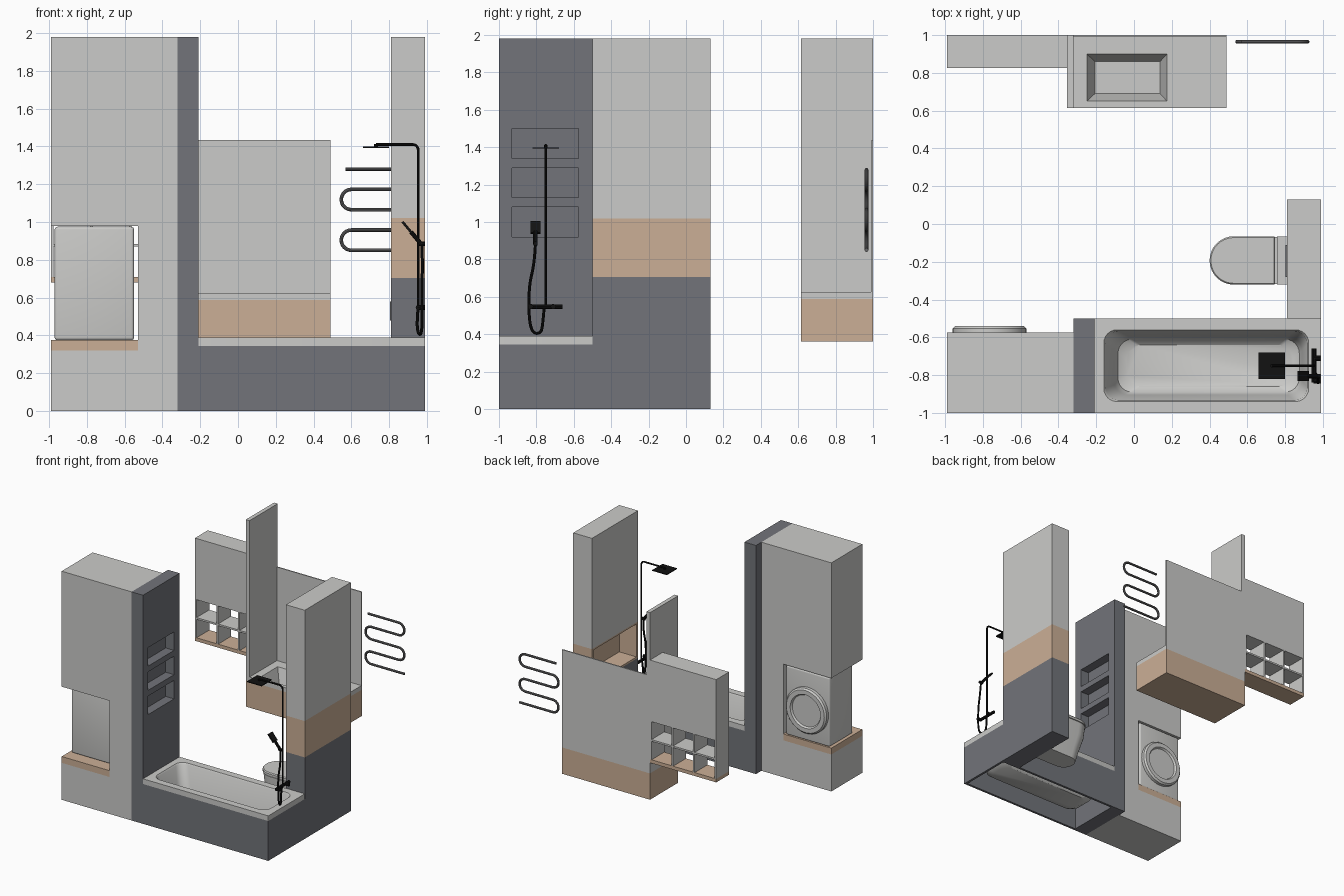
import bpy, bmesh, math
from mathutils import Vector

if "Cube" in bpy.data.objects:
    bpy.data.objects.remove(bpy.data.objects["Cube"])


def material(name, r, g, b):
    m = bpy.data.materials.new(name)
    m.diffuse_color = (r, g, b, 1)
    m.use_nodes = True
    m.node_tree.nodes["Principled BSDF"].inputs["Base Color"].default_value = m.diffuse_color
    return m


LIGHT = material("light_grey", 0.60, 0.60, 0.585)
DARK = material("slate_grey", 0.168, 0.174, 0.193)
WOOD = material("wood", 0.60, 0.43, 0.305)
BLACK = material("black", 0.006, 0.006, 0.006)
METAL = material("metal", 0.15, 0.15, 0.155)


def add(name, bm, mat, smooth=False):
    bmesh.ops.recalc_face_normals(bm, faces=bm.faces)
    me = bpy.data.meshes.new(name)
    bm.to_mesh(me)
    bm.free()
    me.materials.append(mat)
    ob = bpy.data.objects.new(name, me)
    bpy.context.collection.objects.link(ob)
    if smooth:
        smooth_object(ob)
    return ob


def smooth_object(ob):
    bpy.ops.object.select_all(action='DESELECT')
    ob.select_set(True)
    bpy.context.view_layer.objects.active = ob
    bpy.ops.object.shade_smooth_by_angle(angle=math.radians(35))


def box(name, x, y, z, mat, bevel=0, open_top=False):
    bm = bmesh.new()
    bmesh.ops.create_cube(bm, size=1)
    for v in bm.verts:
        v.co = [(a + b) / 2 + c * (b - a) for (a, b), c in zip((x, y, z), v.co)]
    if open_top:
        top = max(bm.faces, key=lambda f: f.calc_center_median().z)
        bmesh.ops.delete(bm, geom=[top], context='FACES_ONLY')
    if bevel:
        bmesh.ops.bevel(bm, geom=bm.edges[:], offset=bevel, segments=4,
                        profile=0.5, affect='EDGES')
    return add(name, bm, mat, bevel > 0)


def loft(name, rings, mat, cap_start=False, cap_end=True, closed=False, smooth=True):
    bm = bmesh.new()
    loops = [[bm.verts.new(p) for p in r] for r in rings]
    pairs = list(zip(loops, loops[1:])) + ([(loops[-1], loops[0])] if closed else [])
    for a, b in pairs:
        for i in range(len(a)):
            j = (i + 1) % len(a)
            bm.faces.new((a[i], a[j], b[j], b[i]))
    if cap_start:
        bm.faces.new(loops[0])
    if cap_end and not closed:
        bm.faces.new(loops[-1])
    return add(name, bm, mat, smooth)


def rect(x0, x1, y0, y1, z):
    return [(x0, y0, z), (x1, y0, z), (x1, y1, z), (x0, y1, z)]


def round_rect(x0, x1, y0, y1, r, z, n=7):
    pts = []
    for k, (cx, cy) in enumerate(((x1 - r, y1 - r), (x0 + r, y1 - r),
                                  (x0 + r, y0 + r), (x1 - r, y0 + r))):
        for i in range(n):
            a = math.pi / 2 * (k + i / (n - 1))
            pts.append((cx + r * math.cos(a), cy + r * math.sin(a), z))
    return pts


def tube(name, pts, r, mat, curved=False):
    cu = bpy.data.curves.new(name, 'CURVE')
    cu.dimensions = '3D'
    cu.bevel_depth = r
    cu.bevel_resolution = 3
    cu.use_fill_caps = True
    sp = cu.splines.new('NURBS' if curved else 'POLY')
    sp.points.add(len(pts) - 1)
    for p, c in zip(sp.points, pts):
        p.co = (*c, 1)
    if curved:
        sp.use_endpoint_u = True
        sp.order_u = 3
        sp.resolution_u = 8
    ob = bpy.data.objects.new(name, cu)
    bpy.context.collection.objects.link(ob)
    bpy.ops.object.select_all(action='DESELECT')
    ob.select_set(True)
    bpy.context.view_layer.objects.active = ob
    bpy.ops.object.convert(target='MESH')
    ob = bpy.context.object
    ob.data.materials.clear()
    ob.data.materials.append(mat)
    smooth_object(ob)


def cut(ob, *spans):
    # subtract boxes, then drop the cutters
    for s in spans:
        c = box("cutter", *s, ob.data.materials[0])
        c.hide_render = True
        m = ob.modifiers.new("cut", 'BOOLEAN')
        m.operation, m.solver, m.object = 'DIFFERENCE', 'EXACT', c
        bpy.context.view_layer.objects.active = ob
        bpy.ops.object.modifier_apply(modifier=m.name)
        bpy.data.objects.remove(c)


# laundry cabinet on the left
LX, LY = (-0.99, -0.53), (-1, -0.575)
box("laundry_base", LX, LY, (0, 0.32), LIGHT)
box("laundry_shelf", LX, LY, (0.32, 0.375), WOOD)
box("laundry_upper_cabinet", LX, LY, (0.98, 1.98), LIGHT)
box("laundry_side_block", (-0.53, -0.32), LY, (0, 1.98), LIGHT)

# washing machine with its round door
box("washing_machine", (-0.97, -0.55), (-0.9, -0.58), (0.375, 0.975), LIGHT, 0.015)
door = [(0.195, -0.582), (0.195, -0.553), (0.182, -0.54), (0.145, -0.54), (0.135, -0.556)]
loft("washer_door", [[(-0.765 + r * math.cos(i * math.pi / 20), y,
                       0.645 + r * math.sin(i * math.pi / 20)) for i in range(40)]
                     for r, y in door], LIGHT)

# dark partition with three niches
wall = box("partition", (-0.32, -0.21), (-1, -0.5), (0, 1.98), DARK)
cut(wall, *[((-0.29, -0.1), (-0.93, -0.575), (z, z + 0.16)) for z in (0.92, 1.13, 1.34)])

# bathtub and its apron
BX, BY = (-0.21, 0.99), (-1, -0.5)
outer, inner = (*BX, *BY), (-0.19, 0.97, -0.98, -0.52)
loft("bath_apron", [rect(*outer, 0), rect(*outer, 0.345), rect(*inner, 0.345), rect(*inner, 0)],
     DARK, closed=True, smooth=False)
loft("bathtub", [round_rect(*inner, 0.001, 0.345), round_rect(*outer, 0.001, 0.345),
                 round_rect(*outer, 0.001, 0.39),
                 round_rect(-0.16, 0.925, -0.94, -0.56, 0.07, 0.39),
                 round_rect(-0.15, 0.917, -0.933, -0.567, 0.07, 0.378),
                 round_rect(-0.105, 0.89, -0.905, -0.595, 0.075, 0.14),
                 round_rect(-0.085, 0.875, -0.89, -0.61, 0.075, 0.09),
                 round_rect(-0.04, 0.84, -0.86, -0.64, 0.075, 0.065)], LIGHT)

# column behind the bath: dark base, wood niche, light cabinets
CX, CY = (0.81, 0.99), (-0.5, 0.13)
box("column_base", CX, CY, (0, 0.705), DARK)
niche = box("column_niche", CX, CY, (0.705, 1.02), WOOD)
cut(niche, ((0.7, 0.975), (-0.48, 0.11), (0.72, 1.005)))
box("column_cabinet_front", CX, (-0.5, -0.18), (1.02, 1.98), LIGHT)
box("column_cabinet_back", CX, (-0.18, 0.13), (1.02, 1.98), LIGHT)


# toilet: D-shaped bowl, lid, hinge block and flush plate
def d_ring(x0, x1, h, z):
    arc = [(x0 + h - h * math.sin(a), -0.193 + h * math.cos(a), z)
           for a in (math.pi * i / 16 for i in range(17))]
    return [(x1, -0.193 + h, z)] + arc + [(x1, -0.193 - h, z)]


loft("toilet_bowl", [d_ring(0.50, 0.81, 0.095, 0), d_ring(0.47, 0.81, 0.105, 0.1),
                     d_ring(0.42, 0.81, 0.12, 0.24), d_ring(0.405, 0.81, 0.125, 0.345)],
     LIGHT, cap_start=True)
loft("toilet_lid", [d_ring(0.40, 0.745, 0.128, 0.35), d_ring(0.40, 0.745, 0.128, 0.37),
                    d_ring(0.407, 0.742, 0.121, 0.378)], LIGHT, cap_start=True)
box("toilet_hinge_block", (0.757, 0.81), (-0.321, -0.065), (0.34, 0.375), LIGHT)
box("flush_plate", (0.803, 0.812), (-0.28, -0.11), (0.48, 0.58), METAL)

# shower: riser with arm and rain head
bend = [(0.925 + 0.028 * math.cos(a), -0.75, 1.382 + 0.028 * math.sin(a))
        for a in (math.pi / 2 * i / 6 for i in range(7))]
tube("shower_riser", [(0.953, -0.75, 0.55)] + bend + [(0.73, -0.75, 1.41)], 0.007, BLACK)
tube("rain_head_stem", [(0.73, -0.75, 1.412), (0.73, -0.75, 1.395)], 0.01, BLACK)
box("rain_head", (0.66, 0.80), (-0.82, -0.68), (1.392, 1.399), BLACK)
# mixer bar with wall mounts
tube("mixer_bar", [(0.953, -0.84, 0.548), (0.953, -0.66, 0.548)], 0.013, BLACK)
for i, y in enumerate((-0.83, -0.71)):
    tube(f"mixer_mount_{i}", [(0.95, y, 0.548), (0.988, y, 0.548)], 0.014, BLACK)
# handset, holder and hose
head = box("handset_head", (-0.027, 0.027), (-0.027, 0.027), (-0.045, 0.035), BLACK)
head.scale = (0.25, 1, 1)
head.location = (0.892, -0.805, 0.975)
head.rotation_euler = (0, -0.695, 0)
tube("handset_handle", [(0.915, -0.805, 0.948), (0.972, -0.805, 0.88)], 0.012, BLACK)
tube("handset_holder", [(0.955, -0.805, 0.885), (0.988, -0.805, 0.885)], 0.012, BLACK)
tube("shower_hose", [(0.972, -0.805, 0.885), (0.977, -0.81, 0.78), (0.972, -0.84, 0.66),
                     (0.975, -0.84, 0.48), (0.97, -0.82, 0.405), (0.955, -0.775, 0.405),
                     (0.945, -0.765, 0.46), (0.953, -0.758, 0.548)], 0.008, BLACK, True)

# washbasin unit: wood box, worktop with sunken basin, mirror and divider
VX, VY = (-0.355, 0.49), (0.615, 1.0)
box("vanity_box", VX, VY, (0.36, 0.588), WOOD, open_top=True)
loft("basin_worktop", [rect(*VX, *VY, 0.588), rect(*VX, *VY, 0.625),
                       rect(-0.25, 0.175, 0.65, 0.90, 0.625),
                       rect(-0.207, 0.138, 0.69, 0.86, 0.50)], LIGHT, smooth=False)
box("mirror_panel", (-0.32, 0.49), (0.99, 1.0), (0.625, 1.435), LIGHT)
box("tall_divider", (-0.355, -0.32), VY, (0.625, 1.98), LIGHT)

# wall cabinet with open cubbies below
SX, SY = (-0.99, -0.355), (0.825, 1.0)
box("wall_cabinet", SX, SY, (1.04, 1.57), LIGHT)
box("cubby_floor", SX, SY, (0.68, 0.71), WOOD)
box("cubby_shelf", SX, SY, (0.87, 0.885), LIGHT)
for i in range(4):
    x = SX[0] + i * (SX[1] - SX[0] - 0.015) / 3
    box(f"cubby_upright_{i}", (x, x + 0.015), SY, (0.71, 1.04), LIGHT)

# serpentine towel rail
r = 0.0537
path = [(0.57, 0.965, 1.28)]
for k in range(4):
    side = 1 if k % 2 == 0 else -1
    cx = 0.865 if side > 0 else 0.60
    for i in range(13):
        a = math.pi * i / 12
        path.append((cx + side * r * math.sin(a), 0.965, 1.28 - r * (2 * k + 1) + r * math.cos(a)))
path.append((0.92, 0.965, 1.28 - 8 * r))
tube("towel_rail", path, 0.01, METAL)
